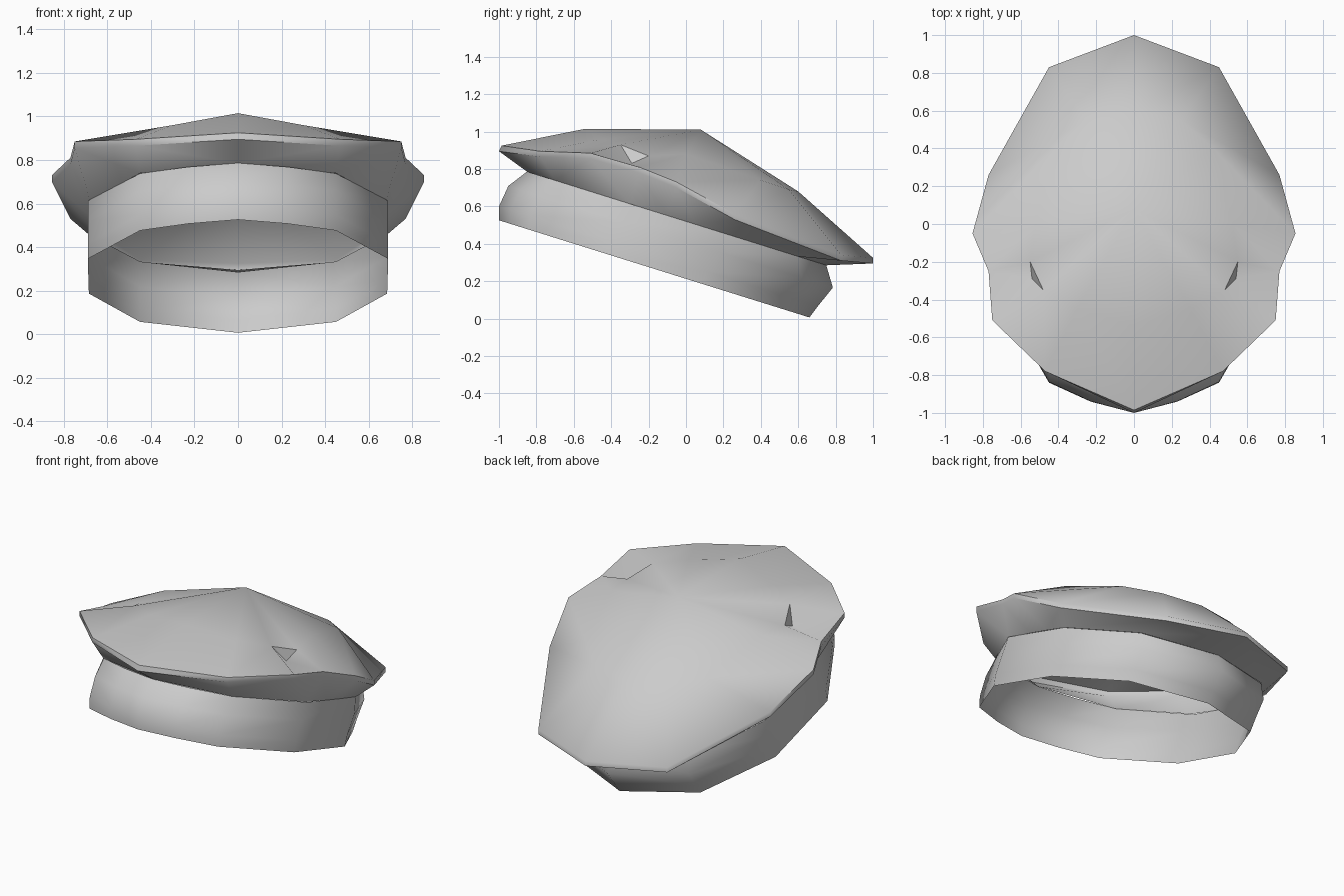
import bpy, bmesh, math

if "Cube" in bpy.data.objects:
    bpy.data.objects.remove(bpy.data.objects["Cube"])

SLOPE = 0.313  # the whole cap tips down towards the back


def tilt(points, c):
    """Put (x, y) points on the tilted plane at height c."""
    return [(x, y, c - SLOPE * y) for x, y in points]


def half_loft(name, rings, centre=None, dent=None):
    """Skin half rings (front to back), close with a fan, mirror in x."""
    bm = bmesh.new()
    rows = [[bm.verts.new(p) for p in r] for r in rings]
    for k, (a, b) in enumerate(zip(rows, rows[1:])):
        for i in range(len(a) - 1):
            quad = [a[i], a[i + 1], b[i + 1], b[i]]
            if dent and dent[:2] == (k, i):
                v = bm.verts.new(dent[2])
                for j in range(4):
                    bm.faces.new((quad[j], quad[(j + 1) % 4], v))
            else:
                bm.faces.new(quad)
    if centre:
        c = bm.verts.new(centre)
        for p, q in zip(rows[-1], rows[-1][1:]):
            bm.faces.new((p, q, c))
    me = bpy.data.meshes.new(name)
    bm.to_mesh(me)
    bm.free()
    ob = bpy.data.objects.new(name, me)
    bpy.context.collection.objects.link(ob)
    m = ob.modifiers.new("mirror", 'MIRROR')
    m.use_clip = True
    bpy.ops.object.select_all(action='DESELECT')
    ob.select_set(True)
    bpy.context.view_layer.objects.active = ob
    bpy.ops.object.modifier_apply(modifier=m.name)
    bpy.ops.object.shade_smooth_by_angle(angle=math.radians(50))
    return ob


# head band: one outline stretched between front and back at each level
outline = [(0, -1), (.23, -.94), (.45, -.84), (.69, -.425),
           (.685, .085), (.45, .5), (0, .66)]


def band_ring(front, back, c):
    s = (back - front) / 1.66
    return tilt([(x, front + (y + 1) * s) for x, y in outline], c)


half_loft("head_band", [
    band_ring(-1, .66, .213), band_ring(-1, .705, .287),
    band_ring(-.95, .785, .412), band_ring(-.85, .75, .52)])

# crown: flared underside, thin rim, domed top with a dent on each side
base = tilt([(0, -.85), (.45, -.70), (.68, -.30), (.69, -.1),
             (.69, .05), (.685, .2), (.45, .6), (0, .75)], .52)
rim = [(0, -.985, .925), (.47, -.78, .895), (.75, -.51, .885),
       (.77, -.25, .81), (.855, -.05, .73), (.77, .26, .56),
       (.45, .83, .34), (0, 1, .325)]
rim_low = [(x, y - (.015 if y < -.9 else 0), z - .03) for x, y, z in rim]
dome = [(0, -.54, 1.015), (.3, -.45, .96), (.48, -.35, .93),
        (.55, -.2, .87), (.52, 0, .88), (.42, .4, .74),
        (.25, .55, .69), (0, .6, .68)]
half_loft("crown", [base, rim_low, rim, dome], centre=(0, .08, 1.01),
          dent=(2, 2, (.54, -.29, .83)))
